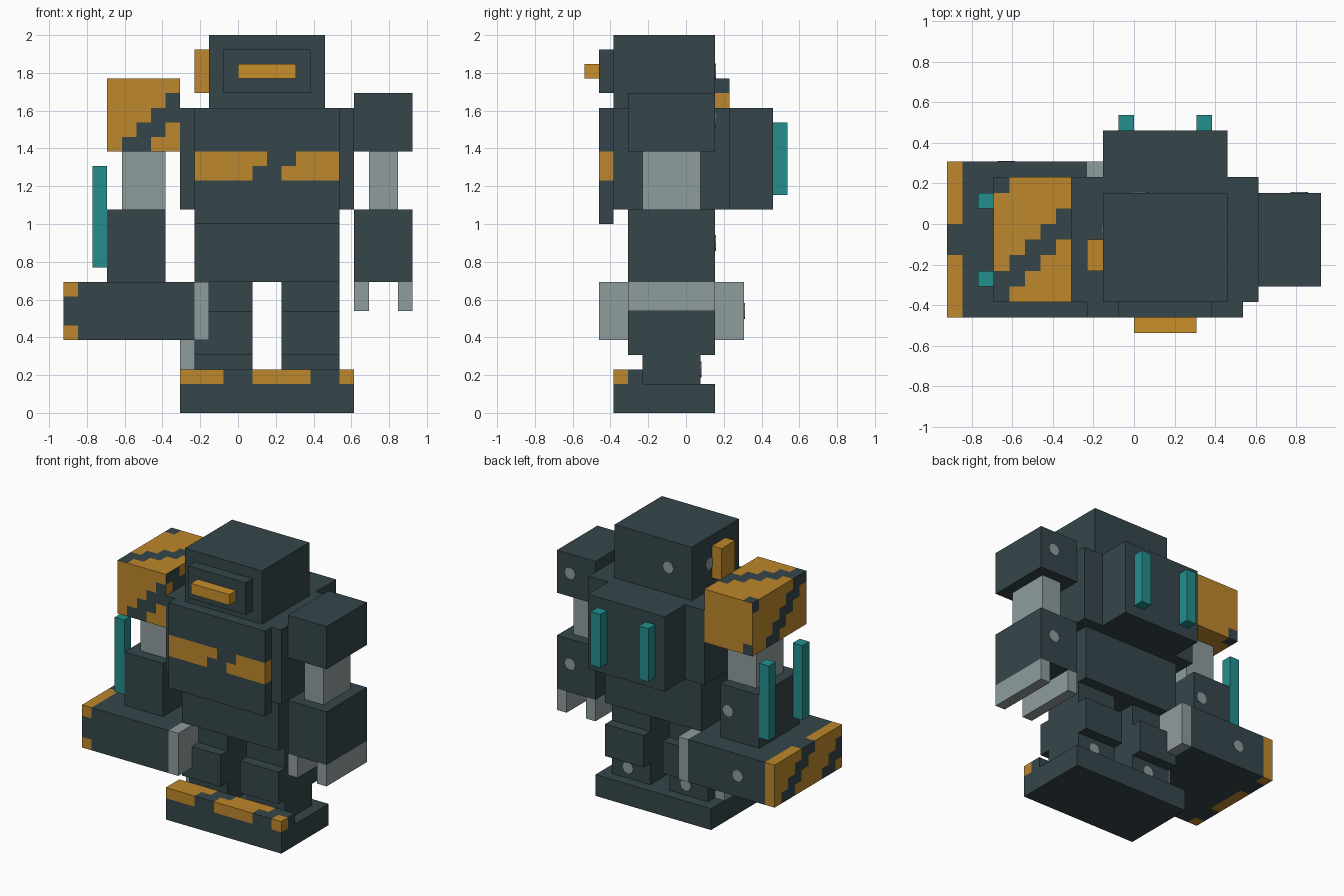
import bpy, bmesh, math
from mathutils import Vector

U = 1 / 13  # one block of the build grid

if "Cube" in bpy.data.objects:
    bpy.data.objects.remove(bpy.data.objects["Cube"])


def material(name, rgb):
    m = bpy.data.materials.new(name)
    m.use_nodes = True
    m.diffuse_color = (*rgb, 1)
    m.node_tree.nodes["Principled BSDF"].inputs["Base Color"].default_value = (*rgb, 1)
    return m


DARK = material("dark slate", (0.036, 0.061, 0.069))
AMBER = material("amber", (0.51, 0.242, 0.025))
GLOW = material("bright amber", (0.58, 0.28, 0.024))
TEAL = material("teal", (0.018, 0.27, 0.27))
GREY = material("steel grey", (0.275, 0.332, 0.337))


def finish(name, bm, mats):
    mesh = bpy.data.meshes.new(name)
    bm.to_mesh(mesh)
    bm.free()
    for m in mats:
        mesh.materials.append(m)
    obj = bpy.data.objects.new(name, mesh)
    bpy.context.collection.objects.link(obj)
    return obj


def box(name, xs, ys, zs, *mats, rule=None):
    """Box in grid blocks; a rule cuts it into blocks and picks each face's colour."""
    bm = bmesh.new()
    bmesh.ops.create_cube(bm, size=1)
    spans = (xs, ys, zs)
    for v in bm.verts:
        v.co = Vector([(a + b) / 2 + c * (b - a) for c, (a, b) in zip(v.co, spans)])
    if rule:
        for axis, (a, b) in enumerate(spans):
            normal = Vector([float(i == axis) for i in range(3)])
            for cut in range(a + 1, b):
                bmesh.ops.bisect_plane(bm, geom=bm.verts[:] + bm.edges[:] + bm.faces[:],
                                       plane_co=normal * cut, plane_no=normal)
        bm.normal_update()
        for f in bm.faces:
            cell = f.calc_center_median() - f.normal * 0.5
            f.material_index = int(rule(*[math.floor(c) for c in cell], f.normal))
    bmesh.ops.scale(bm, vec=(U, U, U), verts=bm.verts)
    return finish(name, bm, mats)


def bolt(name, x, y, z, side=False):
    """Thin octagonal bolt head facing the back, or the right when side is set."""
    bm = bmesh.new()
    bmesh.ops.create_cone(bm, cap_ends=True, segments=8, radius1=0.55 * U,
                          radius2=0.55 * U, depth=0.008)
    obj = finish(name, bm, [GREY])
    obj.location = (x * U, y * U, z * U)
    obj.rotation_euler = (0, math.pi / 2, 0) if side else (math.pi / 2, 0, 0)


# Hazard stripe rules: true means dark
def shoulder_stripe(x, y, z, n):
    if abs(n.z) > 0.5:
        return (x - y) % 7 in (2, 3)
    if abs(n.x) > 0.5:
        return (y + z) % 7 in (3, 4)
    if n.y < 0:
        return x - z in (-26, -25) and z < 22
    return (x + z) % 9 == 0


def hammer_colour(x, y, z, n):
    if x == -3:
        return 2
    return x == -12 and y + z not in (0, 1, 6, 7)


def chest_stripe(x, y, z, n):
    return x - z + 15 in (0, 1)


def toe_stripe(x, y, z, n):
    return (x - (y + 5)) in (-1, 0, 5, 6)


# Head
box("head", (-2, 6), (-5, 2), (21, 26), DARK)
box("face_plate", (-1, 5), (-6, -5), (22, 25), DARK)
box("visor", (0, 4), (-7, -6), (23, 24), GLOW)
box("ear_piece", (-3, -2), (-3, -1), (22, 25), AMBER)

# Torso
box("torso", (-4, 8), (-5, 3), (14, 21), DARK)
box("chest_plate_upper", (-3, 7), (-6, -5), (18, 21), DARK)
box("chest_band", (-3, 7), (-6, -5), (16, 18), AMBER, DARK, rule=chest_stripe)
box("chest_plate_lower", (-3, 7), (-6, -5), (13, 16), DARK)
box("waist", (-3, 7), (-4, 2), (9, 14), DARK)
box("backpack", (-2, 6), (3, 6), (14, 21), DARK)
for i, x in enumerate((-1, 4)):
    box(f"backpack_tube_{i + 1}", (x, x + 1), (6, 7), (15, 20), TEAL)

# Legs
for side, x in (("right", -3), ("left", 3)):
    box(f"{side}_thigh", (x, x + 4), (-3, 1), (7, 9), DARK)
    box(f"{side}_knee", (x, x + 4), (-4, 2), (4, 7), DARK)
    box(f"{side}_ankle", (x, x + 4), (-3, 1), (2, 4), DARK)
    bolt(f"{side}_ankle_bolt", x + 2.3, 1, 3)
box("leg_piston", (-4, -3), (-2, 0), (2, 8), GREY)
box("base", (-4, 8), (-5, 2), (0, 2), DARK)
box("toe_bar", (-4, 8), (-5, -3), (2, 3), AMBER, DARK, rule=toe_stripe)

# Left arm with claw
box("left_upper_arm", (8, 12), (-4, 2), (18, 22), DARK)
box("left_elbow", (9, 11), (-3, 1), (14, 18), GREY)
box("left_forearm", (8, 12), (-4, 2), (9, 14), DARK)
for i, x in enumerate((8, 11)):
    box(f"claw_finger_{i + 1}", (x, x + 1), (-4, 2), (7, 9), GREY)

# Right arm with hammer
box("right_shoulder", (-9, -4), (-5, 3), (18, 23), AMBER, DARK, rule=shoulder_stripe)
box("right_elbow", (-8, -5), (-3, 1), (14, 18), GREY)
box("right_forearm", (-9, -5), (-4, 2), (9, 14), DARK)
for i, y in enumerate((-4, 1)):
    box(f"forearm_tube_{i + 1}", (-10, -9), (y, y + 1), (10, 17), TEAL)
hammer = box("hammer", (-12, -2), (-6, 4), (5, 9), DARK, AMBER, GREY, rule=hammer_colour)

# Bolts on the back and side
bolt("head_back_bolt", 0.4, 2, 23.5)
bolt("head_side_bolt", -2, -0.6, 23.5, side=True)
bolt("left_upper_arm_bolt", 10.6, 2, 20.2)
bolt("left_forearm_bolt", 10.6, 2, 11.7)
bolt("right_forearm_bolt", -5.8, 2, 11.7)
bolt("hammer_bolt", -8.2, 4, 7)
